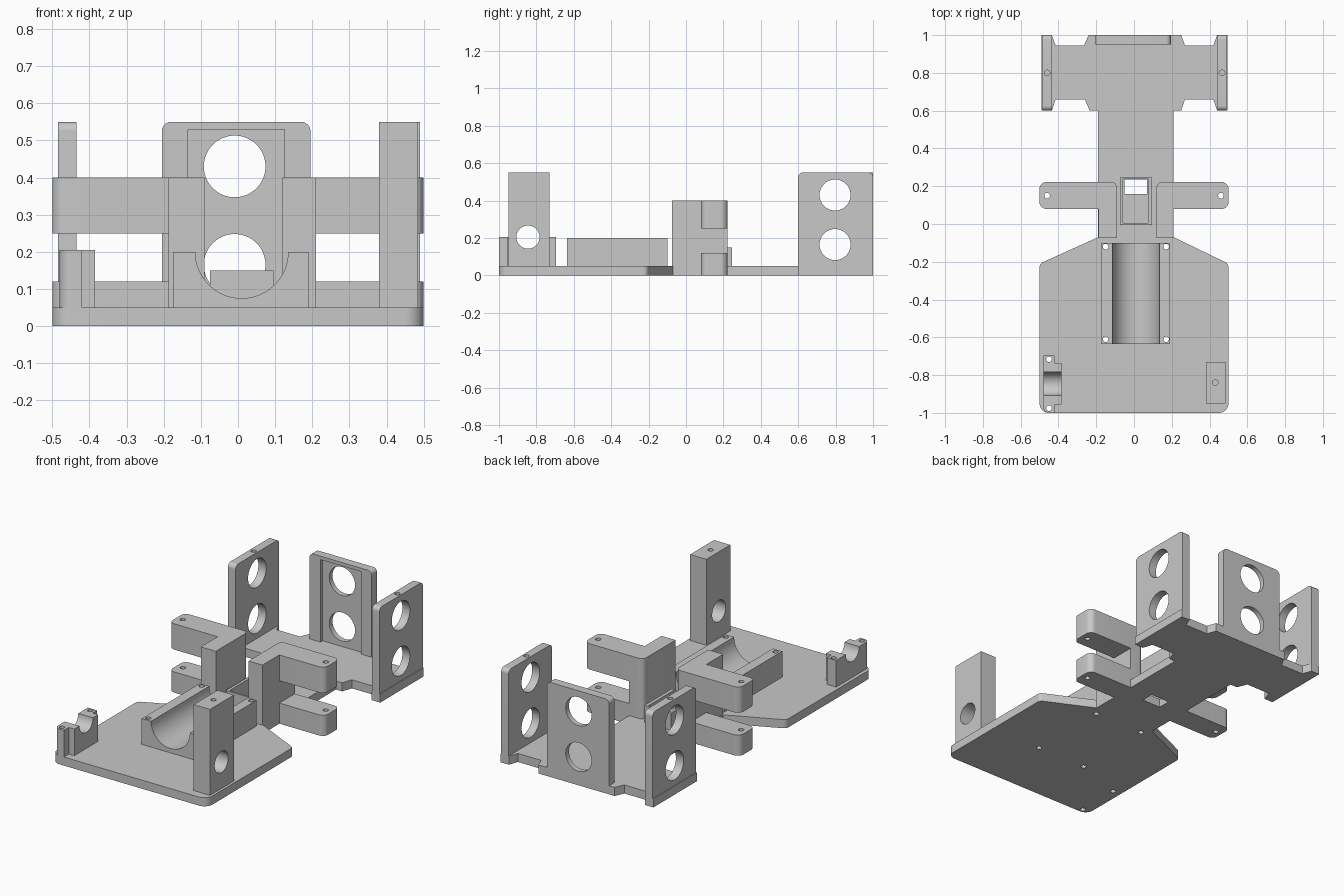
import bpy
import bmesh
from math import cos, sin, pi, radians
from mathutils import Vector

if "Cube" in bpy.data.objects:
    bpy.data.objects.remove(bpy.data.objects["Cube"])

GREY = (0.58, 0.58, 0.58, 1)
grey = bpy.data.materials.new("plain grey")
grey.use_nodes = True
grey.diffuse_color = GREY
grey.node_tree.nodes["Principled BSDF"].inputs["Base Color"].default_value = GREY

# How profile coordinates (u, v) and depth w map to x, y, z
PLACE = {"x": lambda u, v, w: (w, u, v),
         "y": lambda u, v, w: (u, w, v),
         "z": lambda u, v, w: (u, v, w)}


def rounded(points, radii):
    """Replace the listed corners by tangent arcs."""
    out = []
    for i, p in enumerate(points):
        p = Vector(p)
        if i not in radii:
            out.append(p)
            continue
        r = radii[i]
        a = (Vector(points[i - 1]) - p).normalized()
        b = (Vector(points[(i + 1) % len(points)]) - p).normalized()
        half = a.angle(b) / 2
        centre = p + (a + b).normalized() * (r / sin(half))
        tangent = r * cos(half) / sin(half)
        start = (p + a * tangent - centre).normalized()
        end = (p + b * tangent - centre).normalized()
        for k in range(9):
            out.append(centre + (start * (8 - k) + end * k).normalized() * r)
    return out


def prism(name, points, lo, hi, axis="z", radii={}):
    bm = bmesh.new()
    place = PLACE[axis]
    pts = rounded(points, radii)
    face = bm.faces.new([bm.verts.new(place(u, v, lo)) for u, v in pts])
    grown = bmesh.ops.extrude_face_region(bm, geom=[face])["geom"]
    move = Vector(place(0, 0, hi - lo))
    bmesh.ops.translate(bm, vec=move, verts=[g for g in grown if isinstance(g, bmesh.types.BMVert)])
    bmesh.ops.recalc_face_normals(bm, faces=bm.faces)
    mesh = bpy.data.meshes.new(name)
    bm.to_mesh(mesh)
    bm.free()
    mesh.materials.append(grey)
    obj = bpy.data.objects.new(name, mesh)
    bpy.context.collection.objects.link(obj)
    return obj


def rect(u0, u1, v0, v1):
    return [(u0, v0), (u1, v0), (u1, v1), (u0, v1)]


def drill(u, v, r, lo, hi, axis="z", sides=48):
    ring = [(u + r * cos(2 * pi * k / sides), v + r * sin(2 * pi * k / sides)) for k in range(sides)]
    return prism("cutter", ring, lo, hi, axis)


def cut(obj, *cutters):
    for c in cutters:
        c.hide_render = True
        mod = obj.modifiers.new("cut", "BOOLEAN")
        mod.operation = "DIFFERENCE"
        mod.solver = "EXACT"
        mod.object = c
        bpy.context.view_layer.objects.active = obj
        bpy.ops.object.modifier_apply(modifier=mod.name)
        bpy.data.objects.remove(c)


def screw(x, y, lo=-0.1, hi=0.7):
    return drill(x, y, 0.015, lo, hi, sides=20)


T = 0.05  # plate thickness
motor_screws = [(x, y) for x in (-0.15, 0.17) for y in (-0.12, -0.61)]
bearing_screws = [(-0.45, -0.715), (-0.45, -0.975)]

# Base: front deck, neck and notched rear deck in one plate
outline = [(-0.5, -1), (0.5, -1), (0.5, -0.21), (0.21, -0.07), (0.21, 0.6),
           (0.25, 0.6), (0.27, 0.66), (0.42, 0.66), (0.44, 0.6), (0.495, 0.6),
           (0.495, 1), (0.44, 1), (0.42, 0.945), (0.27, 0.945), (0.25, 1),
           (-0.24, 1), (-0.265, 0.945), (-0.415, 0.945), (-0.435, 1), (-0.49, 1),
           (-0.49, 0.6), (-0.435, 0.6), (-0.415, 0.66), (-0.26, 0.66),
           (-0.235, 0.6), (-0.19, 0.6), (-0.19, -0.07), (-0.5, -0.21)]
base = prism("base_plate", outline, 0, T, radii={0: 0.05, 1: 0.05, 2: 0.03, 27: 0.03})
cut(base, prism("cutter", rect(-0.05, 0.07, 0.16, 0.235), -0.1, 0.1),
    *[screw(x, y) for x, y in motor_screws + bearing_screws])

# Motor cradle with a half-round trough
cradle = prism("motor_cradle", rect(-0.175, 0.19, T, 0.2), -0.635, -0.1, "y")
cut(cradle, drill(0.01, 0.2, 0.125, -0.8, 0.1, "y", 64),
    *[screw(x, y) for x, y in motor_screws])

# Axle bearing: stepped block with an open groove
bearing = prism("axle_bearing", [(-0.48, -1), (-0.42, -1), (-0.42, -0.955), (-0.385, -0.955),
                (-0.385, -0.735), (-0.42, -0.735), (-0.42, -0.695), (-0.48, -0.695)],
                T, 0.205, radii={0: 0.03})
cut(bearing, drill(-0.845, 0.205, 0.062, -0.6, -0.3, "x"),
    *[screw(x, y) for x, y in bearing_screws])

# Axle post with a cross hole and a blind screw hole
post = prism("axle_post", rect(0.38, 0.485, -0.95, -0.73), T, 0.55)
cut(post, drill(-0.845, 0.205, 0.062, 0.3, 0.6, "x"), screw(0.43, -0.84, 0.45))

# Suspension brackets: a leg carrying an upper and a lower arm
for side, s, inner, outer in (("left", 1, 0.12, 0.21), ("right", -1, 0.09, 0.187)):
    def flip(pts):
        return [(s * x, y) for x, y in pts]
    prism(side + "_bracket_leg", flip(rect(inner, outer, -0.075, 0.222)), T, 0.25,
          radii={3: 0.03})
    upper = prism(side + "_upper_arm", flip([(inner, -0.075), (outer, -0.075), (outer, 0.08),
                  (0.5, 0.08), (0.5, 0.222), (inner, 0.222)]), 0.25, 0.4,
                  radii={3: 0.035, 4: 0.035, 5: 0.03})
    lower = prism(side + "_lower_arm", flip(rect(outer - 0.02, 0.5, 0.08, 0.222)), 0, 0.12,
                  radii={1: 0.035, 2: 0.035})
    for arm in (upper, lower):
        cut(arm, screw(s * 0.46, 0.15))

# Sensor pocket open to the floor slot
pocket = prism("sensor_pocket", rect(-0.075, 0.095, -0.005, 0.247), T, 0.15)
cut(pocket, prism("cutter", rect(-0.058, 0.075, 0.005, 0.238), -0.1, 0.3))

# Rear side walls with two round windows and a screw hole on top
for side, x0, x1 in (("left", 0.442, 0.49), ("right", -0.485, -0.435)):
    wall = prism(side + "_wall", rect(0.6, 1, T, 0.55), x0, x1, "x",
                 radii={2: 0.025, 3: 0.025})
    cut(wall, *[drill(0.797, z, 0.083, x0 - 0.1, x1 + 0.1, "x", 64) for z in (0.165, 0.43)],
        screw((x0 + x1) / 2, 0.8, 0.525))

# Back wall with a shallow recess and two round windows
back = prism("back_wall", rect(-0.205, 0.195, T, 0.55), 0.95, 1, "y", {2: 0.025, 3: 0.025})
cut(back, prism("cutter", rect(-0.135, 0.125, 0, 0.53), 0.9, 0.97, "y"),
    *[drill(-0.009, z, 0.083, 0.9, 1.1, "y", 64) for z in (0.165, 0.43)])

# Smooth the rounded surfaces, keep hard edges
bpy.ops.object.select_all(action="DESELECT")
for obj in bpy.context.collection.objects:
    if obj.type == "MESH":
        obj.select_set(True)
        bpy.context.view_layer.objects.active = obj
bpy.ops.object.shade_smooth_by_angle(angle=radians(30))
